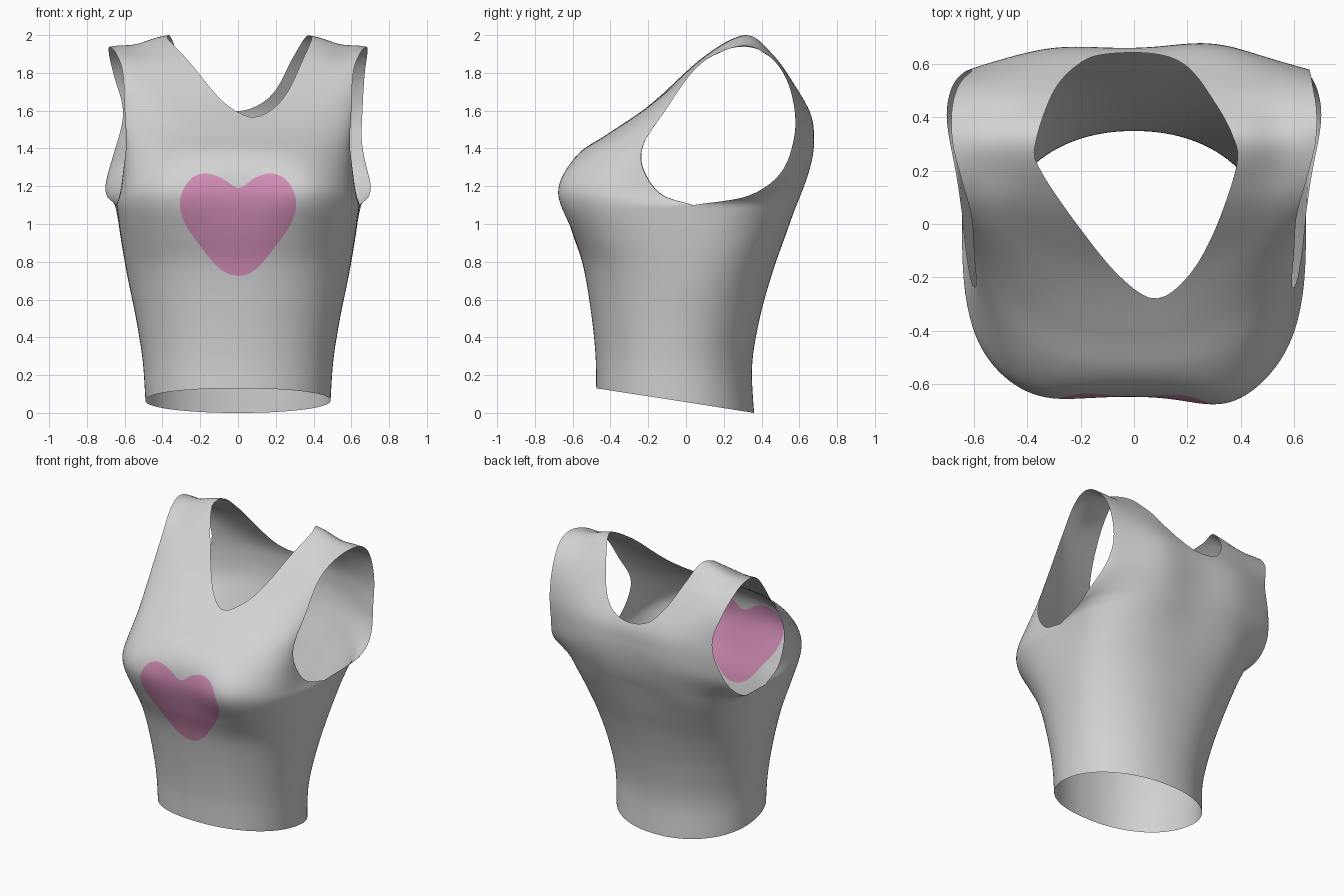
import bpy, bmesh, math

if "Cube" in bpy.data.objects:
    bpy.data.objects.remove(bpy.data.objects["Cube"])

# Rows of the cloth: centre z, centre y | side x, y, z | roundness p, q
FRONT = [
    (.13, -.475, .49, -.05, .065, 2.2, 2.2),
    (.32, -.48, .505, -.05, .28, 2.2, 2.2),
    (.55, -.505, .54, -.03, .50, 2.3, 2.3),
    (.78, -.545, .585, .0, .72, 2.5, 2.5),
    (.95, -.60, .62, .02, .92, 2.9, 2.9),
    (1.10, -.64, .645, .04, 1.10, 3.3, 3.4),
    (1.20, -.645, .625, -.13, 1.16, 3.4, 2.8),
    (1.30, -.62, .605, -.225, 1.30, 3, 1.8),
    (1.39, -.55, .592, -.22, 1.43, 2.6, 1.3),
    (1.48, -.41, .60, -.11, 1.60, 2.2, 1.1),
    (1.64, -.18, .61, .03, 1.80, 2, 1),
    (1.89, .09, .645, .16, 1.905, 2, 1),
    (2.025, .32, .68, .30, 1.94, 2, 1)]
BACK = [
    (1.89, .47, .685, .42, 1.905, 2, 1),
    (1.72, .575, .67, .52, 1.79, 2, 1),
    (1.58, .645, .66, .572, 1.62, 2, 1),
    (1.46, .655, .655, .57, 1.45, 2.2, 1.1),
    (1.34, .645, .675, .50, 1.27, 2.4, 1.5),
    (1.22, .62, .668, .33, 1.15, 2.6, 2.2)]
BACK_LOW = [(1.10, .58, 3.2, 3.5), (.95, .53, 2.8, 2.9), (.75, .46, 2.4, 2.4),
            (.50, .39, 2.2, 2.2), (.25, .35, 2.1, 2.1), (.0, .36, 2.1, 2.1)]
for (z, y, p, q), f in zip(BACK_LOW, FRONT[5::-1]):
    BACK.append((z, y) + f[2:5] + (p, q))
ROWS = FRONT + BACK
ARM = (5, len(ROWS) - 6)      # rows where the side seam opens into the armhole
SUB, COLS = 8, 64


def spline(a, b, c, d, t):
    return .5 * (2*b + (c - a)*t + (2*a - 5*b + 4*c - d)*t*t + (3*b - a - 3*c + d)*t**3)


def row_at(i, t, corner):
    """Blend the rows smoothly; corner gives the side edge its turn at the underarm."""
    n = len(ROWS)
    r = [ROWS[max(0, min(n - 1, k))] for k in (i - 1, i, i + 1, i + 2)]
    out = []
    for k in range(7):
        a, b, c, d = (q[k] for q in r)
        if corner and k in (2, 3, 4):
            if i in ARM:
                a = 2*b - c
            if i + 1 in ARM:
                d = 2*c - b
        out.append(spline(a, b, c, d, t))
    return out


def bump(x, z, cx, cz, sx, sz):
    return math.exp(-((x - cx)/sx)**2 - ((z - cz)/sz)**2)


def closed_curve(pts, steps=6):
    n = len(pts)
    return [tuple(spline(*(pts[(i + o) % n][k] for o in (-1, 0, 1, 2)), s/steps)
                  for k in (0, 1)) for i in range(n) for s in range(steps)]


def signed_distance(px, py, poly):
    """Negative inside the outline."""
    best, inside = 9, False
    for (ax, ay), (bx, by) in zip(poly, poly[1:] + poly[:1]):
        dx, dy = bx - ax, by - ay
        t = max(0, min(1, ((px - ax)*dx + (py - ay)*dy) / (dx*dx + dy*dy)))
        best = min(best, math.hypot(px - ax - t*dx, py - ay - t*dy))
        if (ay > py) != (by > py) and px < ax + (py - ay)*dx/dy:
            inside = not inside
    return -best if inside else best


def cut_outline(bm, field):
    """Split faces along the zero line of a field; return the faces inside it."""
    val = {v: field(v.co) for v in bm.verts}
    for e in list(bm.edges):
        a, b = e.verts
        if val[a] * val[b] < 0:
            fac = val[a] / (val[a] - val[b])
            val[bmesh.utils.edge_split(e, a, fac)[1]] = 0
    for f in list(bm.faces):
        zero = [v for v in f.verts if val[v] == 0]
        if len(zero) == 2 and not bm.edges.get(zero):
            bmesh.utils.face_split(f, zero[0], zero[1])
    return [f for f in bm.faces if min(val[v] for v in f.verts) < 0]


# Cloth sheet running from the front hem over the shoulders to the back hem
bm = bmesh.new()
total = (len(ROWS) - 1) * SUB
grid = []
for j in range(total + 1):
    i = min(j // SUB, len(ROWS) - 2)
    soft, hard = (row_at(i, j/SUB - i, c) for c in (False, True))
    row = []
    for c in range(COLS + 1):
        s = math.sin(math.pi * (c/COLS - .5))
        m = min(1, abs(s))
        w = m**12
        zc, yc, xs, ys, zs, p, q = (a + (b - a)*w for a, b in zip(soft, hard))
        depth = max(0, 1 - m**p)**(1/q)
        x = xs * s
        y = ys + (yc - ys) * depth
        z = zs + (zc - zs) * depth
        if j < total/2:      # bust
            y -= .05*bump(x, z, .36, 1.17, .18, .19) + .025*bump(x, z, -.36, 1.17, .18, .19)
        else:                # shoulder blades, and a narrower left shoulder
            y += .035*bump(x, z, .3, 1.42, .2, .3) + .02*bump(x, z, -.3, 1.42, .2, .3)
            x += .03 * s * m**6 * bump(y, z, .4, 1.17, .22, .13)
            if s < 0:
                x += .05 * m**4 * math.exp(-((z - 1.6)/.16)**2)
        z -= .02 * bump(abs(x), z, .54, 1.96, .09, .08)     # shoulder dip
        mirror = total - j
        if c in (0, COLS) and mirror <= ARM[0]*SUB:   # side seam shared with the front
            row.append(grid[mirror][c])
        else:
            row.append(bm.verts.new((x, y, z)))
    grid.append(row)
for r0, r1 in zip(grid, grid[1:]):
    for c in range(COLS):
        bm.faces.new((r0[c], r0[c + 1], r1[c + 1], r1[c]))

# Neck opening, cut straight down through the top
neck = closed_curve([(.08, -.28), (.2, -.2), (.3, -.03), (.385, .22), (.37, .33), (.3, .46),
                     (.2, .59), (.08, .638), (-.1, .638), (-.2, .605), (-.3, .5),
                     (-.37, .3), (-.35, .2), (-.2, -.02), (-.05, -.2)])
hole = cut_outline(bm, lambda v: signed_distance(v.x, v.y, neck) if v.z > 1.35 else 1)
bmesh.ops.delete(bm, geom=hole, context='FACES')

# Heart on the chest
half = [(.09, 1.245), (.18, 1.268), (.26, 1.23), (.308, 1.12), (.28, 1.0), (.2, .885), (.1, .765)]
heart = closed_curve([(.005, 1.19)] + half + [(.005, .725)] + [(-x, z) for x, z in reversed(half)])
for f in cut_outline(bm, lambda v: signed_distance(v.x, v.z, heart) if v.y < -.3 else 1):
    f.material_index = 1

bmesh.ops.recalc_face_normals(bm, faces=bm.faces)
mesh = bpy.data.meshes.new("tank_top")
bm.to_mesh(mesh)
bm.free()
top = bpy.data.objects.new("tank_top", mesh)
bpy.context.collection.objects.link(top)
for name, col in (("light_grey", (.65, .65, .65, 1)), ("pink", (.65, .27, .47, 1))):
    mat = bpy.data.materials.new(name)
    mat.diffuse_color = col
    mat.use_nodes = True
    mat.node_tree.nodes["Principled BSDF"].inputs["Base Color"].default_value = mat.diffuse_color
    mesh.materials.append(mat)

bpy.context.view_layer.objects.active = top
top.select_set(True)
bpy.ops.object.shade_smooth_by_angle(angle=math.radians(60))
